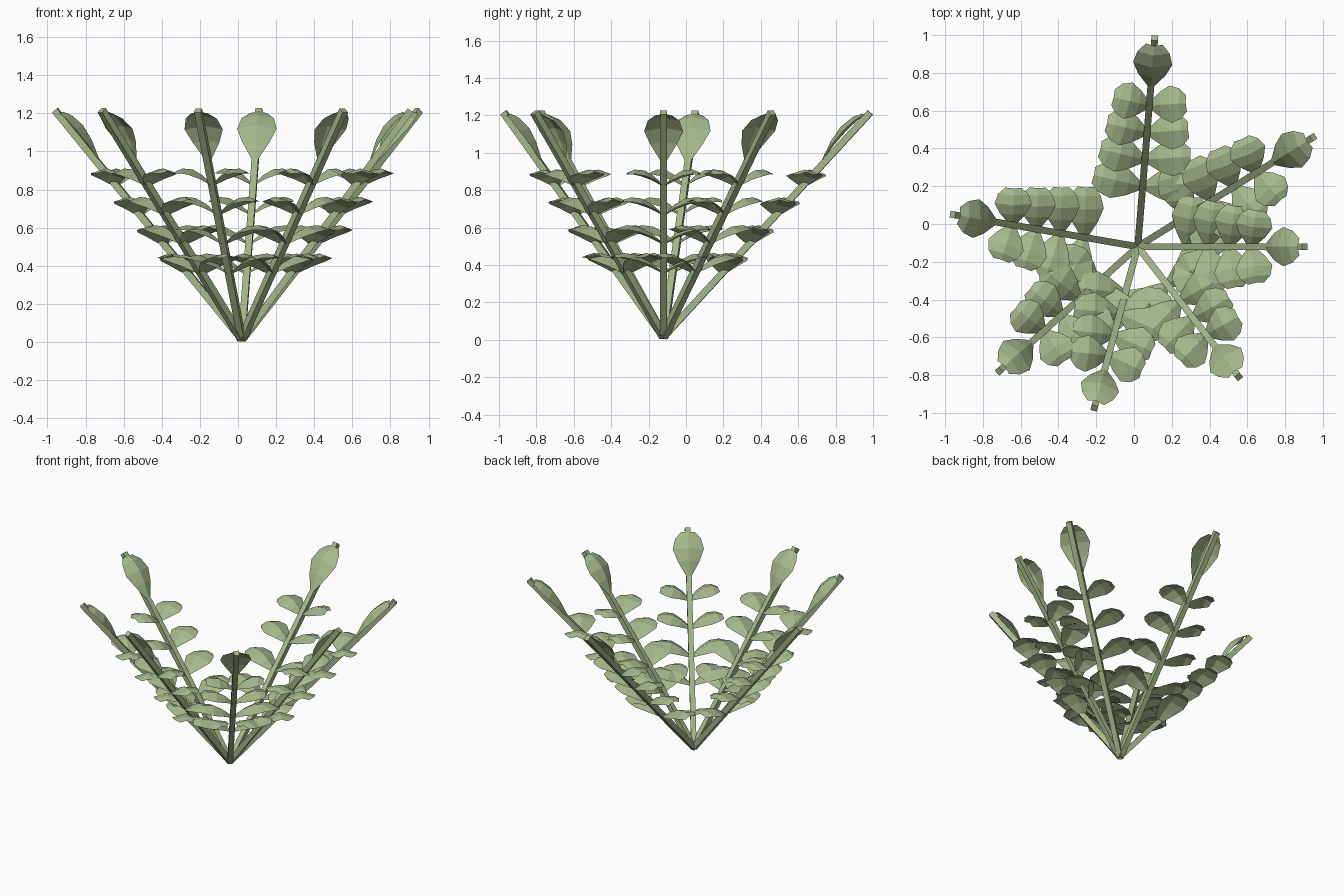
import bpy
import bmesh
from mathutils import Vector

cube = bpy.data.objects.get("Cube")
if cube:
    bpy.data.objects.remove(cube, do_unlink=True)

green = bpy.data.materials.new("sage_green")
green.use_nodes = True
colour = (0.38, 0.48, 0.26, 1)
green.diffuse_color = colour
green.node_tree.nodes["Principled BSDF"].inputs["Base Color"].default_value = colour

UP = Vector((0, 0, 1))
ROOT = Vector((0.02, -0.12, 0.015))
TIPS = [(0.11, 0.985), (0.95, 0.46), (0.905, -0.12), (0.555, -0.81),
        (-0.21, -0.975), (-0.715, -0.78), (-0.96, 0.05)]
TIP_Z = 1.215

# Leaf rows: position along the leaf, half width, arch height
LEAF_ROWS = [(0, 0.018, 0), (0.32, 0.072, 0.032), (0.6, 0.104, 0.045),
             (0.85, 0.085, 0.033), (1, 0.045, 0.008)]


def finish(name, bm):
    mesh = bpy.data.meshes.new(name)
    bm.to_mesh(mesh)
    bm.free()
    mesh.materials.append(green)
    obj = bpy.data.objects.new(name, mesh)
    bpy.context.collection.objects.link(obj)


def add_stem(name, start, end, side, half=0.018):
    """Square bar between two points."""
    normal = (end - start).normalized().cross(side)
    bm = bmesh.new()
    rings = [[bm.verts.new(p + side * a * half + normal * b * half)
              for a, b in ((-1, -1), (1, -1), (1, 1), (-1, 1))]
             for p in (start, end)]
    for i in range(4):
        j = (i + 1) % 4
        bm.faces.new((rings[0][i], rings[0][j], rings[1][j], rings[1][i]))
    bm.faces.new(rings[0][::-1])
    bm.faces.new(rings[1])
    bmesh.ops.recalc_face_normals(bm, faces=bm.faces)
    finish(name, bm)


def add_leaf(name, base, axis, upward, length, width=1.0):
    """Arched fan with a raised midrib, lying along axis."""
    axis = axis.normalized()
    across = upward.cross(axis).normalized()
    normal = axis.cross(across)
    bm = bmesh.new()
    rows = []
    for t, w, arch in LEAF_ROWS:
        rows.append([bm.verts.new(base + axis * t * length + across * k * w * width
                                  + normal * (arch - 0.3 * w * abs(k)))
                     for k in (-1, 0, 1)])
    for low, high in zip(rows, rows[1:]):
        for k in (0, 1):
            bm.faces.new((low[k], high[k], high[k + 1], low[k + 1]))
    bmesh.ops.recalc_face_normals(bm, faces=bm.faces)
    # Tops face upward
    bm.normal_update()
    if sum(f.normal.dot(normal) for f in bm.faces) < 0:
        bmesh.ops.reverse_faces(bm, faces=bm.faces)
    finish(name, bm)


for n, (x, y) in enumerate(TIPS, 1):
    tip = Vector((x, y, TIP_Z))
    run = tip - ROOT
    out = Vector((run.x, run.y, 0)).normalized()
    side = UP.cross(out)
    add_stem(f"stem_{n}", ROOT, tip, side)

    # Terminal leaf lying on the inner face of the stem
    inner = side.cross(run).normalized()
    if inner.z < 0:
        inner.negate()
    add_leaf(f"end_leaf_{n}", ROOT + run * 0.78 + inner * 0.02, run, inner,
             run.length * 0.2)

    # Four pairs of side leaves, longer toward the root
    for level in range(4):
        height = 0.35 + 0.157 * level
        joint = ROOT + run * (height / TIP_Z)
        reach = 0.28 - 0.025 * level
        for s, label in ((1, "left"), (-1, "right")):
            axis = side * s + out * 0.15 + UP * 0.32
            add_leaf(f"{label}_leaf_{n}_{level + 1}", joint, axis, UP, reach, 0.95)
